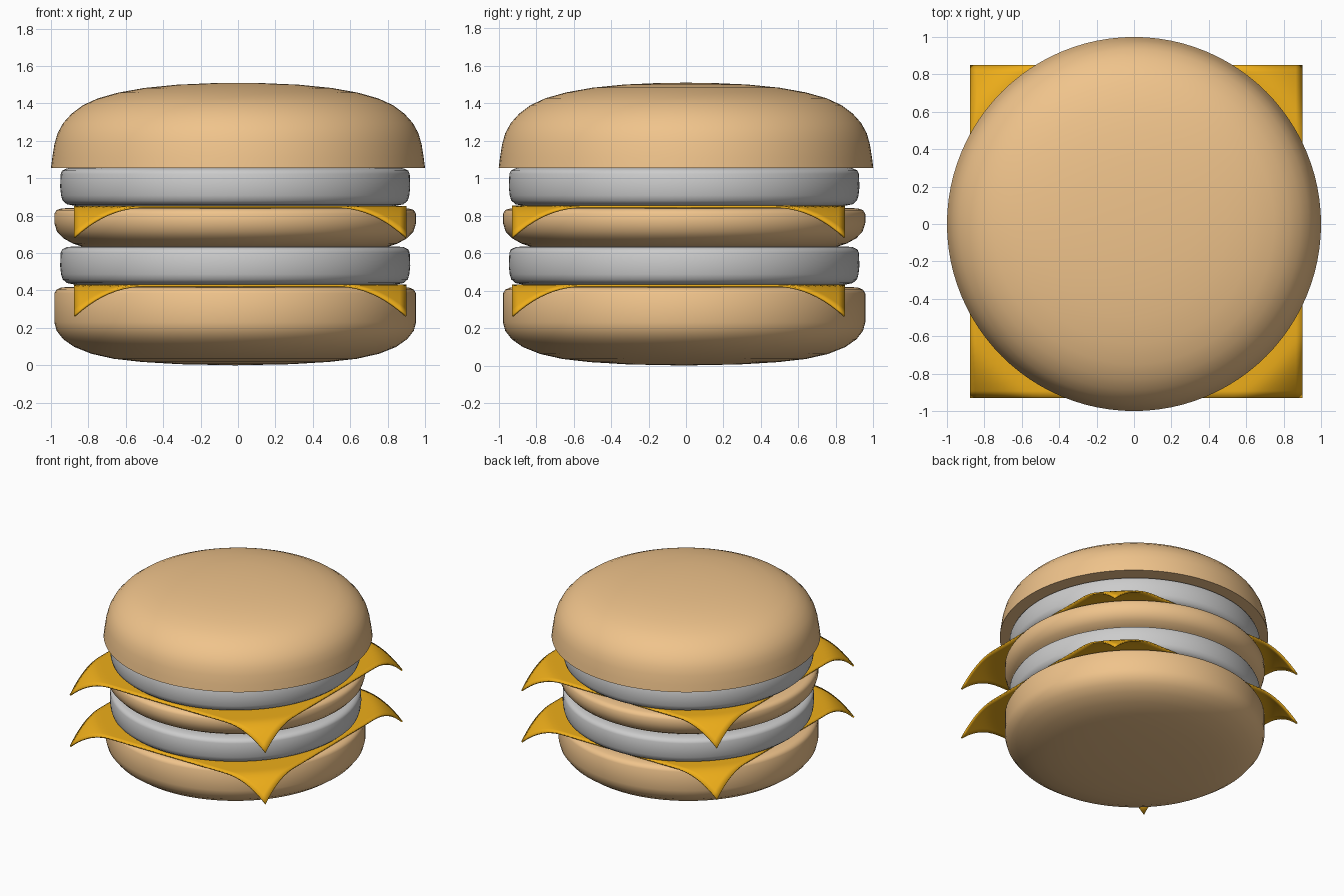
import bpy
import bmesh
import math

if "Cube" in bpy.data.objects:
    bpy.data.objects.remove(bpy.data.objects["Cube"])


def material(name, rgb):
    m = bpy.data.materials.new(name)
    m.diffuse_color = (*rgb, 1)
    m.use_nodes = True
    m.node_tree.nodes["Principled BSDF"].inputs["Base Color"].default_value = m.diffuse_color
    return m


BREAD = material("bread", (0.87, 0.55, 0.26))
CHEESE = material("cheese", (0.85, 0.42, 0.01))


def finish(name, bm, mat, angle):
    bmesh.ops.recalc_face_normals(bm, faces=bm.faces)
    me = bpy.data.meshes.new(name)
    bm.to_mesh(me)
    bm.free()
    ob = bpy.data.objects.new(name, me)
    bpy.context.collection.objects.link(ob)
    if mat:
        me.materials.append(mat)
    bpy.ops.object.select_all(action='DESELECT')
    ob.select_set(True)
    bpy.context.view_layer.objects.active = ob
    bpy.ops.object.shade_smooth_by_angle(angle=math.radians(angle))
    return ob


def lathe(name, profile, centre=(0, 0), z=0, mat=None):
    """Spin an (r, z) profile that starts and ends on the axis."""
    bm = bmesh.new()
    vs = [bm.verts.new((r, 0, h)) for r, h in profile]
    es = [bm.edges.new(p) for p in zip(vs, vs[1:])]
    bmesh.ops.spin(bm, geom=vs + es, cent=(0, 0, 0), axis=(0, 0, 1),
                   angle=math.tau, steps=96, use_duplicate=False)
    bmesh.ops.remove_doubles(bm, verts=bm.verts, dist=1e-4)
    ob = finish(name, bm, mat, 50)
    ob.location = (*centre, z)
    return ob


def cheese_slice(name, z):
    """Square sheet whose corners droop."""
    half, corner, start = 0.89, 0.89 * math.sqrt(2), 1.03
    bm = bmesh.new()
    bmesh.ops.create_grid(bm, x_segments=48, y_segments=48, size=half)
    for v in bm.verts:
        t = max(0, (v.co.xy.length - start) / (corner - start))
        v.co.z = -0.165 * t ** 1.8
    ob = finish(name, bm, CHEESE, 40)
    ob.location = (0.012, -0.04, z)
    mod = ob.modifiers.new("thickness", 'SOLIDIFY')
    mod.thickness = 0.012
    mod.offset = -1


MID = (-0.015, -0.01)

# buns
lathe("bottom_bun", [(0, 0), (0.3, 0.006), (0.5, 0.018), (0.65, 0.035), (0.77, 0.062),
                     (0.86, 0.098), (0.92, 0.14), (0.955, 0.185), (0.967, 0.23),
                     (0.967, 0.385), (0.955, 0.405), (0.93, 0.416), (0.88, 0.42), (0, 0.42)],
      MID, 0, BREAD)
lathe("middle_bun", [(0, 0.635), (0.82, 0.635), (0.87, 0.652), (0.92, 0.68), (0.953, 0.715),
                     (0.967, 0.76), (0.967, 0.81), (0.955, 0.83), (0.93, 0.838),
                     (0.88, 0.842), (0, 0.842)], MID, 0, BREAD)
lathe("top_bun", [(0, 1.055), (1, 1.055), (0.993, 1.11), (0.982, 1.18), (0.965, 1.24),
                  (0.935, 1.295), (0.89, 1.345), (0.83, 1.39), (0.75, 1.427),
                  (0.64, 1.458), (0.5, 1.483), (0.33, 1.5), (0.15, 1.508), (0, 1.51)],
      (0, 0), 0, BREAD)

# patties and cheese slices
PATTY = [(0, 0), (0.86, 0), (0.9, 0.008), (0.923, 0.028), (0.931, 0.055), (0.936, 0.1),
         (0.933, 0.17), (0.925, 0.188), (0.9, 0.2), (0.86, 0.204), (0, 0.204)]
for level, z in (("lower", 0.432), ("upper", 0.853)):
    lathe(level + "_patty", PATTY, MID, z)
    cheese_slice(level + "_cheese", z)
